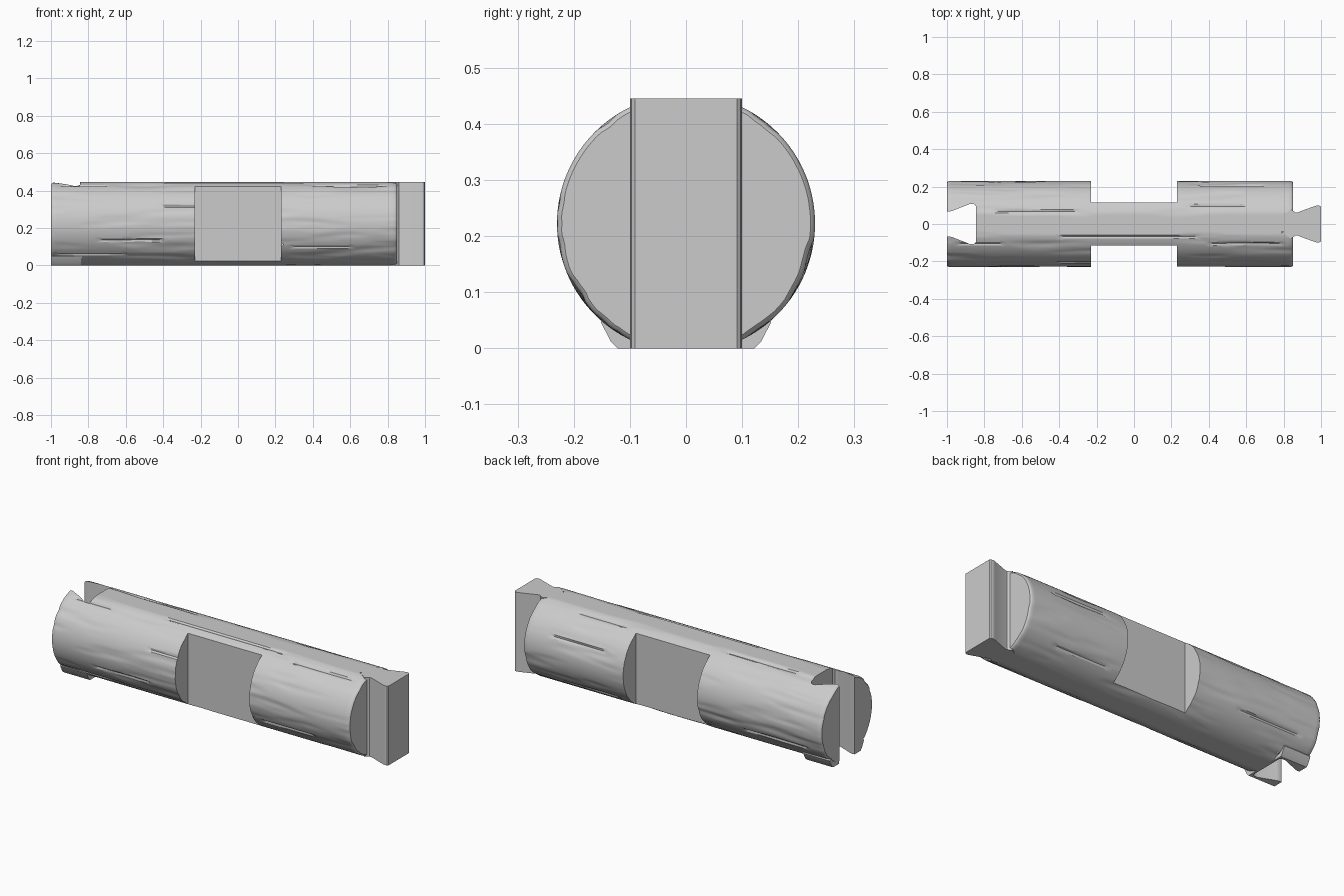
import bpy, bmesh, math
from mathutils import Vector, noise

cube = bpy.data.objects.get("Cube")
if cube:
    bpy.data.objects.remove(cube)

R, TOP, MID = 0.23, 0.445, 0.2225
LEFT, RIGHT = -1.0, 0.85

mat = bpy.data.materials.new("plain grey")
mat.use_nodes = True
grey = (0.6, 0.6, 0.6, 1)
mat.diffuse_color = grey
mat.node_tree.nodes["Principled BSDF"].inputs["Base Color"].default_value = grey


def finish(name, bm):
    bmesh.ops.recalc_face_normals(bm, faces=bm.faces)
    me = bpy.data.meshes.new(name)
    bm.to_mesh(me)
    bm.free()
    me.materials.append(mat)
    ob = bpy.data.objects.new(name, me)
    bpy.context.collection.objects.link(ob)
    return ob


def prism(name, points, direction):
    """Extrude a closed outline along a direction."""
    bm = bmesh.new()
    face = bm.faces.new([bm.verts.new(p) for p in points])
    ext = bmesh.ops.extrude_face_region(bm, geom=[face])
    bmesh.ops.translate(bm, vec=direction,
                        verts=[v for v in ext["geom"] if isinstance(v, bmesh.types.BMVert)])
    return finish(name, bm)


def mirrored(half):
    return half + [(a, -b) for a, b in reversed(half)]


def combine(target, tool, operation):
    mod = target.modifiers.new(operation, "BOOLEAN")
    mod.operation, mod.solver, mod.object = operation, "EXACT", tool
    tool.hide_render = True
    bpy.context.view_layer.objects.active = target
    bpy.ops.object.modifier_apply(modifier=mod.name)
    bpy.data.objects.remove(tool)


# Bark cracks: angle in degrees, start and end along the log
CRACKS = [(72, -0.75, -0.3), (108, -0.4, 0.35), (66, 0.3, 0.6), (155, -0.42, -0.2),
          (212, 0.28, 0.62), (224, -0.98, -0.6), (118, 0.4, 0.8), (118, -0.95, -0.7),
          (25, 0.35, 0.7), (-30, -0.9, -0.5), (-45, 0.3, 0.65), (202, -0.75, -0.4)]


def bark_radius(x, angle):
    y, z = math.cos(angle), math.sin(angle)
    grain = noise.noise(Vector((x * 3, y * 4.5, z * 4.5)))
    grain += 0.5 * noise.noise(Vector((x * 5 + 9, y * 10, z * 10)))
    r = R - 0.007 * max(0, grain)
    for deg, start, end in CRACKS:
        off = (math.degrees(angle) - deg + 180) % 360 - 180
        if start < x < end and abs(off) < 1.5:
            r -= 0.006
    return r


# Log body: grained cylinder with flattened top and bottom and eased ends
SIDES, STEPS = 144, 110
stations = [(LEFT, 0.008), (LEFT + 0.004, 0.003)]
stations += [(LEFT + 0.012 + (RIGHT - LEFT - 0.024) * i / STEPS, 0) for i in range(STEPS + 1)]
stations += [(RIGHT - 0.004, 0.003), (RIGHT, 0.008)]
bm = bmesh.new()
rings = []
for x, inset in stations:
    ring = []
    for k in range(SIDES):
        a = math.tau * k / SIDES
        r = bark_radius(x, a) - inset
        z = min(max(MID + r * math.sin(a), 0), TOP)
        ring.append(bm.verts.new((x, r * math.cos(a), z)))
    rings.append(ring)
for lower, upper in zip(rings, rings[1:]):
    for k in range(SIDES):
        n = (k + 1) % SIDES
        bm.faces.new((lower[k], lower[n], upper[n], upper[k]))
bm.faces.new(rings[0])
bm.faces.new(rings[-1])
log = finish("notched_log", bm)

# Widened foot under the socket end
foot = mirrored([(0.0, 0.122), (0.012, 0.134), (0.047, 0.152), (0.1, 0.12)])
combine(log, prism("socket_foot", [(LEFT + 0.001, y, z) for z, y in foot],
                   Vector((0.165, 0, 0))), "UNION")

# Dovetail tongue on the other end
tongue = mirrored([(0.8, 0.05), (0.84, 0.078), (0.852, 0.069), (0.862, 0.062), (0.874, 0.062),
                   (0.97, 0.097), (0.983, 0.1), (0.995, 0.097), (1.0, 0.091)])
combine(log, prism("dovetail_tongue", [(x, y, 0) for x, y in tongue],
                   Vector((0, 0, TOP))), "UNION")

# Dovetail socket
socket = mirrored([(-1.05, 0.072), (-0.998, 0.068), (-0.985, 0.067), (-0.97, 0.071),
                   (-0.88, 0.106), (-0.865, 0.108), (-0.852, 0.105), (-0.845, 0.095)])
combine(log, prism("socket_cutter", [(x, y, -0.1) for x, y in socket],
                   Vector((0, 0, 0.7))), "DIFFERENCE")

# Flat notches in the middle of both sides
for side in (-1, 1):
    outline = [(x, y * side, -0.1) for x, y in
               ((-0.23, 0.115), (0.23, 0.115), (0.23, 0.4), (-0.23, 0.4))]
    combine(log, prism("notch_cutter", outline, Vector((0, 0, 0.7))), "DIFFERENCE")

for ob in bpy.context.selected_objects:
    ob.select_set(False)
log.select_set(True)
bpy.context.view_layer.objects.active = log
bpy.ops.object.shade_smooth_by_angle(angle=math.radians(32))
